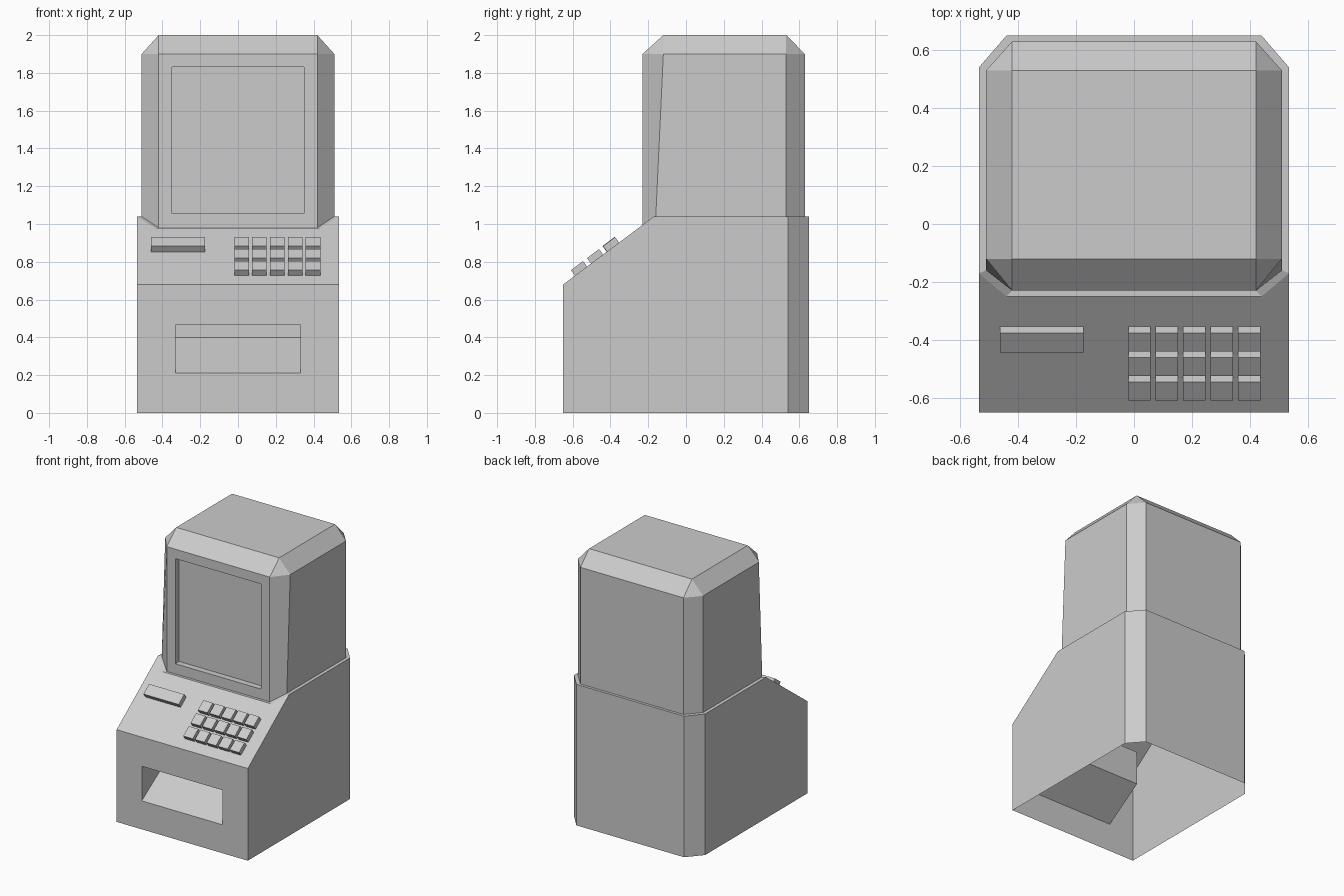
import bpy, bmesh
from mathutils import Vector, Matrix
from math import atan2

if "Cube" in bpy.data.objects:
    bpy.data.objects.remove(bpy.data.objects["Cube"])


def make_object(name, polys):
    """Weld a list of polygons into one flat-shaded object."""
    bm = bmesh.new()
    for poly in polys:
        bm.faces.new([bm.verts.new(p) for p in poly])
    bmesh.ops.remove_doubles(bm, verts=bm.verts[:], dist=0.0005)
    bmesh.ops.recalc_face_normals(bm, faces=bm.faces[:])
    mesh = bpy.data.meshes.new(name)
    bm.to_mesh(mesh)
    bm.free()
    obj = bpy.data.objects.new(name, mesh)
    bpy.context.collection.objects.link(obj)
    return obj


def mirror(points):
    return [(-x, y, z) for x, y, z in reversed(points)]


def ring(right):
    """Closed loop from the right-hand points, front to back."""
    return right + mirror(right)


def band(a, b):
    """Quads joining two loops of equal length."""
    n = len(a)
    return [[a[i], a[(i + 1) % n], b[(i + 1) % n], b[i]] for i in range(n)]


def rect(x, y, z0, z1):
    return [(-x, y, z0), (x, y, z0), (x, y, z1), (-x, y, z1)]


def recess(outer, opening, back):
    """Face with a sunken pocket."""
    return band(outer, opening) + band(opening, back) + [back]


# Shared outlines where the head sits on the base
rim = [(.535, -.17, 1.04), (.535, .54, 1.04), (.44, .65, 1.04)]
rim_front = (.44, -.25, .98)
foot = [(.42, -.23, .98), (.51, -.16, 1.04), (.51, .53, 1.04), (.42, .63, 1.04)]

# Base cabinet: open underneath, sloped console, dispenser tray in the front
side = [(.535, -.65, 0), (.535, .54, 0), rim[1], rim[0], (.535, -.65, .68)]
corner = [(.535, .54, 0), (.44, .65, 0), rim[2], rim[1]]
rear = ring([(.44, .65, 0), rim[2]])
console = ring([(.535, -.65, .68), rim[0], rim_front])
base = [side, mirror(side), corner, mirror(corner), rear, console]
base += recess(rect(.535, -.65, 0, .68), rect(.33, -.65, .21, .465),
               rect(.33, -.36, .40, .65))
base += band(ring([rim_front] + rim), ring(foot))
make_object("base_cabinet", base)

# Monitor head: chamfered hood with a sunken screen
brow = [(.42, -.23, 1.9), (.51, -.12, 1.9), (.51, .53, 1.9), (.42, .63, 1.9)]
crown = [(.42, -.12, 2), (.42, .53, 2)]
head = []
for i in range(3):
    wall = [foot[i], foot[i + 1], brow[i + 1], brow[i]]
    head += [wall, mirror(wall)]
for bevel in ([brow[0], brow[1], crown[0]],
              [brow[1], brow[2], crown[1], crown[0]],
              [brow[2], brow[3], crown[1]]):
    head += [bevel, mirror(bevel)]
head += [ring([brow[0], crown[0]]), ring(crown), ring([brow[3], crown[1]]),
         ring([foot[3], brow[3]])]
head += recess(rect(.42, -.23, .98, 1.9), rect(.35, -.23, 1.055, 1.83),
               rect(.35, -.185, 1.055, 1.83))
make_object("monitor_head", head)

# Console controls: blocks standing square on the slope
slope = Matrix.Translation((0, -.65, .68)) @ Matrix.Rotation(atan2(.36, .48), 4, 'X')


def console_block(name, x, s, width, length, height):
    x0, x1 = x - width / 2, x + width / 2
    s0, s1 = s - length / 2, s + length / 2
    low, high = ([slope @ Vector(p) for p in
                  ((x0, s0, h), (x1, s0, h), (x1, s1, h), (x0, s1, h))]
                 for h in (0, height))
    make_object(name, band(low, high) + [low, high])


for row in range(3):
    for col in range(5):
        console_block(f"key_{row + 1}_{col + 1}", .019 + col * .0945,
                      .118 + row * .106, .077, .08, .036)
console_block("card_slot", -.318, .329, .287, .082, .038)
